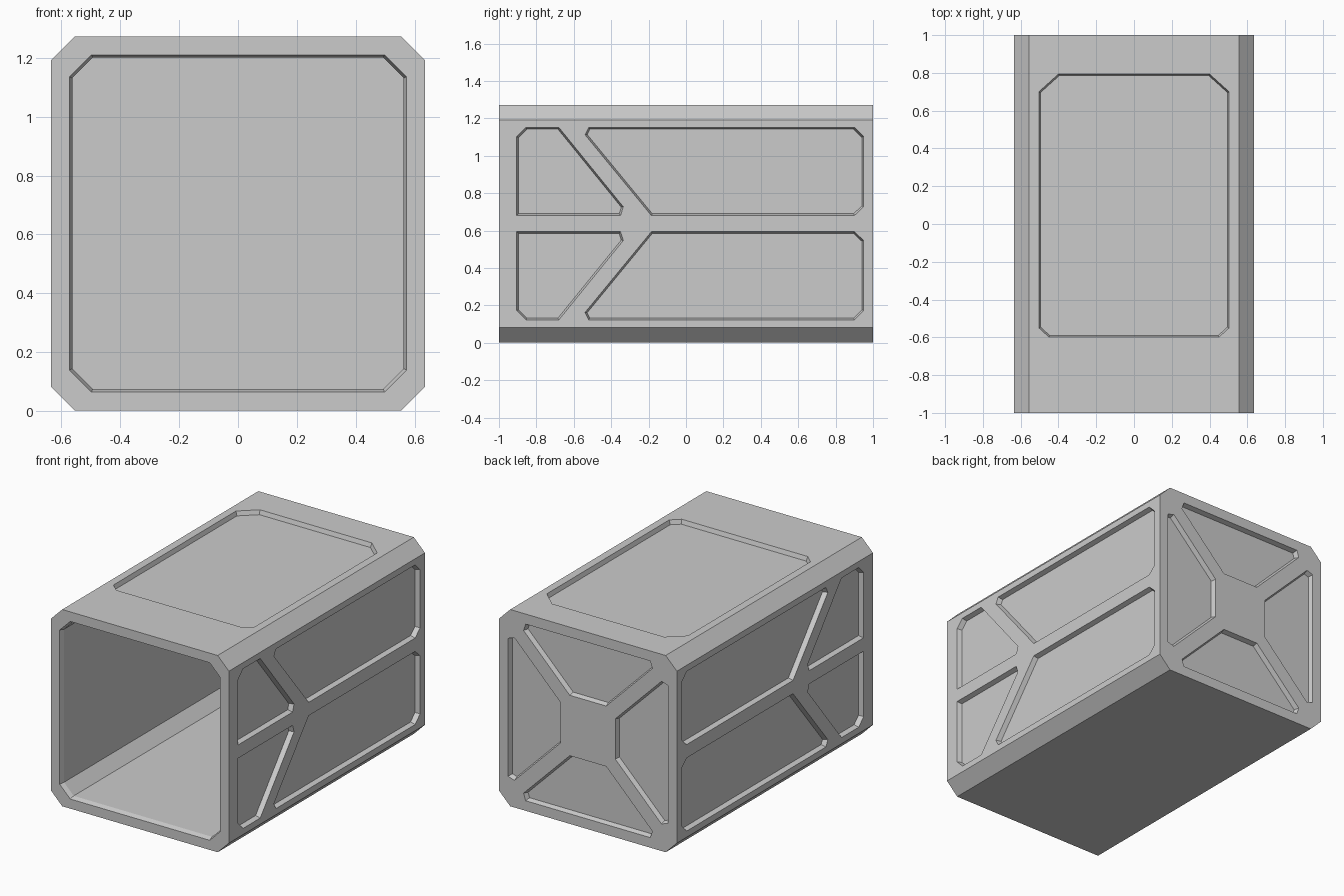
import bpy
import bmesh
from mathutils import Vector

cube = bpy.data.objects.get("Cube")
if cube:
    bpy.data.objects.remove(cube, do_unlink=True)

HEIGHT, HALF, MID = 1.275, 0.635, 0.6375
DEPTH, BEVEL = 0.03, 0.01

grey = bpy.data.materials.new("plain_grey")
grey.use_nodes = True
grey.diffuse_color = (0.6, 0.6, 0.6, 1)
grey.node_tree.nodes["Principled BSDF"].inputs["Base Color"].default_value = (0.6, 0.6, 0.6, 1)


def inset(points, amount):
    """Move every edge of a closed 2D outline inward by the same amount."""
    pts = [Vector(p) for p in points]
    n = len(pts)
    area = sum(pts[i - 1].x * pts[i].y - pts[i].x * pts[i - 1].y for i in range(n))
    sign = 1 if area > 0 else -1
    result = []
    for i, p in enumerate(pts):
        d1 = (p - pts[i - 1]).normalized()
        d2 = (pts[(i + 1) % n] - p).normalized()
        n1 = Vector((-d1.y, d1.x)) * sign
        n2 = Vector((-d2.y, d2.x)) * sign
        result.append(p + (n1 + n2) * amount / (1 + n1.dot(n2)))
    return result


def loft(bm, outline, place, steps):
    """Closed solid through copies of an outline; steps are (depth, inset)."""
    loops = [[bm.verts.new(place(p[0], p[1], d)) for p in inset(outline, s)]
             for d, s in steps]
    bm.faces.new(loops[0])
    bm.faces.new(loops[-1])
    n = len(outline)
    for a, b in zip(loops, loops[1:]):
        for i in range(n):
            j = (i + 1) % n
            bm.faces.new((a[i], a[j], b[j], b[i]))


def finish(bm, name):
    bmesh.ops.recalc_face_normals(bm, faces=bm.faces)
    mesh = bpy.data.meshes.new(name)
    bm.to_mesh(mesh)
    bm.free()
    mesh.materials.append(grey)
    obj = bpy.data.objects.new(name, mesh)
    bpy.context.collection.objects.link(obj)
    return obj


def octagon(half, cut):
    """Square with cut corners, centred on the tunnel axis."""
    c = half - cut
    corners = [(c, half), (half, c), (half, -c), (c, -half)]
    return corners + [(-x, -z) for x, z in corners]


# Outer body
bm = bmesh.new()
loft(bm, octagon(HALF, 0.08), lambda u, v, d: (u, d, v + MID), [(-1, 0), (1, 0)])
body = finish(bm, "container_shell")

# Everything carved out of the body
bm = bmesh.new()
recess = [(-0.02, 0), (0, 0), (DEPTH, BEVEL)]

# Hollow interior with a bevelled front lip
loft(bm, octagon(0.573, 0.075), lambda u, v, d: (u, d - 1, v + MID),
     recess + [(1.93, BEVEL)])

# Side panels: a short and a long one, mirrored in height and across the body
long_panel = [(-0.52, 0.515), (0.9, 0.515), (0.95, 0.465), (0.95, 0.09),
              (0.9, 0.043), (-0.185, 0.043), (-0.54, 0.475)]
short_panel = [(-0.905, 0.465), (-0.855, 0.515), (-0.68, 0.515),
               (-0.335, 0.09), (-0.35, 0.043), (-0.905, 0.043)]
for panel in (long_panel, short_panel):
    for side in (-1, 1):
        for flip in (-1, 1):
            loft(bm, panel,
                 lambda u, v, d: (side * (HALF - d), u, MID + flip * v), recess)

# Top panel
half_top = [(0.4, 0.795), (0.505, 0.7), (0.505, -0.55), (0.45, -0.6)]
top_panel = half_top + [(-x, y) for x, y in reversed(half_top)]
loft(bm, top_panel, lambda u, v, d: (u, v, HEIGHT - d), recess)

# Four back panels around a cross brace
half_back = [(0.445, 0.57), (0.46, 0.525), (0.13, 0.195)]
back_panel = half_back + [(-x, z) for x, z in reversed(half_back)]
for cos, sin in ((1, 0), (0, 1), (-1, 0), (0, -1)):
    loft(bm, back_panel,
         lambda u, v, d: (u * cos - v * sin, 1 - d, MID + u * sin + v * cos), recess)

cutter = finish(bm, "recess_cutter")
cutter.hide_render = True

# Carve, keep the result, and drop the cutter
mod = body.modifiers.new("recesses", "BOOLEAN")
mod.operation = "DIFFERENCE"
mod.solver = "EXACT"
mod.object = cutter
bpy.context.view_layer.objects.active = body
body.select_set(True)
bpy.ops.object.modifier_apply(modifier=mod.name)
bpy.data.objects.remove(cutter, do_unlink=True)
